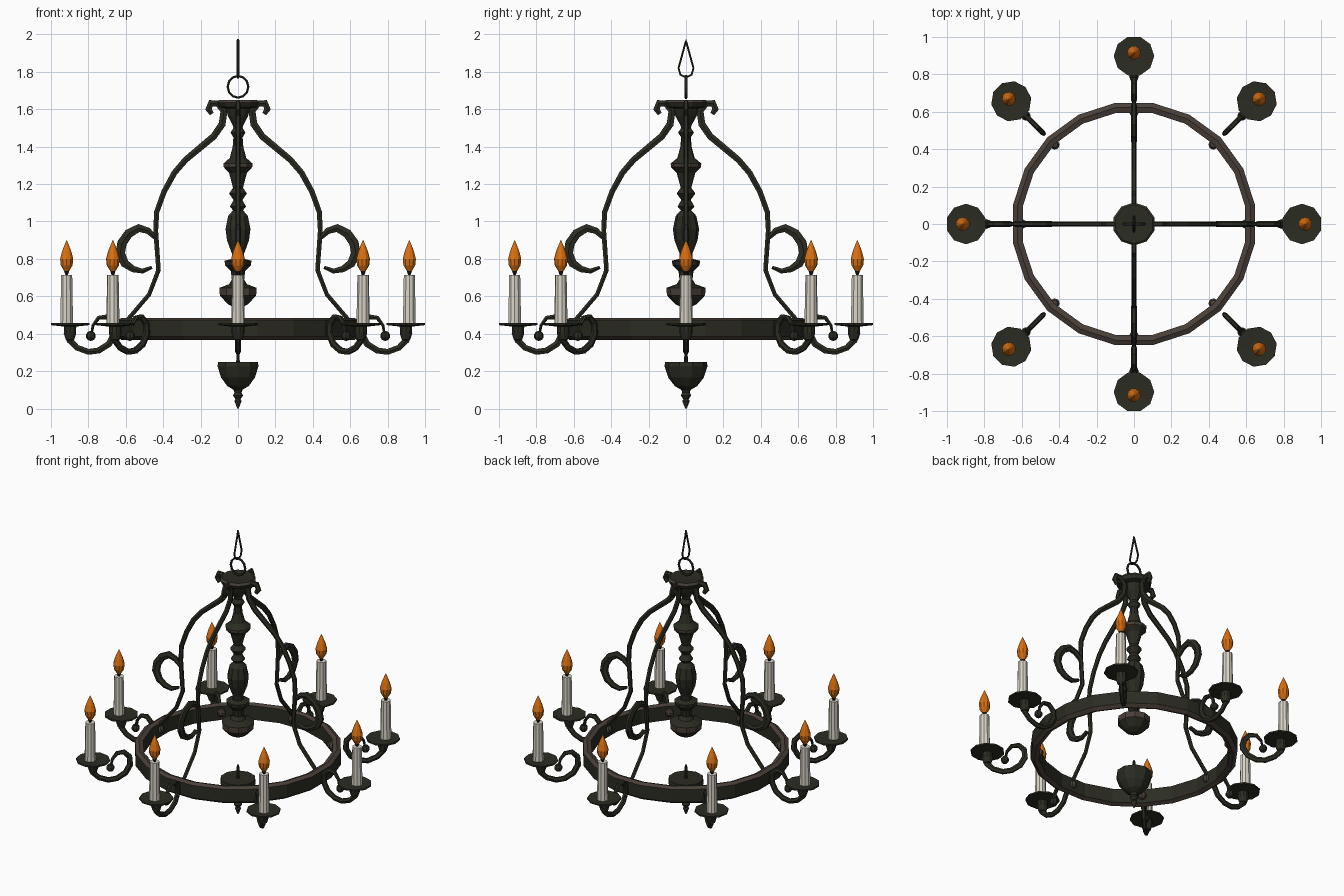
import bpy, bmesh, math
from mathutils import Vector, Matrix

if "Cube" in bpy.data.objects:
    bpy.data.objects.remove(bpy.data.objects["Cube"])


def mat(name, rgb):
    m = bpy.data.materials.new(name)
    m.diffuse_color = (*rgb, 1)
    m.use_nodes = True
    m.node_tree.nodes["Principled BSDF"].inputs["Base Color"].default_value = m.diffuse_color
    return m


IRON = mat("dark_iron", (0.024, 0.025, 0.016))
BROWN = mat("worn_brown", (0.068, 0.050, 0.040))
WAX = mat("wax", (0.70, 0.66, 0.57))
FLAME = mat("flame_orange", (0.70, 0.16, 0.006))
WICK = mat("wick_black", (0.006, 0.005, 0.004))


def finish(bm, mats):
    bmesh.ops.remove_doubles(bm, verts=bm.verts, dist=1e-5)
    bmesh.ops.recalc_face_normals(bm, faces=bm.faces)
    me = bpy.data.meshes.new("part")
    bm.to_mesh(me)
    bm.free()
    for m in mats:
        me.materials.append(m)
    return me


def place(name, me, angle=0, shift=0):
    ob = bpy.data.objects.new(name, me)
    ob.rotation_euler.z = angle
    ob.location = (shift * math.cos(angle), shift * math.sin(angle), 0)
    bpy.context.collection.objects.link(ob)
    return ob


def lathe(profile, n, mats, x=0, closed=False, rule=None):
    """Spin (radius, z) points round a vertical axis at x."""
    bm = bmesh.new()
    rings = [[bm.verts.new((x + r * math.cos(2 * math.pi * (k + .5) / n),
                            r * math.sin(2 * math.pi * (k + .5) / n), z))
              for k in range(n)] for r, z in profile]
    pairs = list(zip(rings, rings[1:])) + ([(rings[-1], rings[0])] if closed else [])
    for i, (a, b) in enumerate(pairs):
        for k in range(n):
            j = (k + 1) % n
            f = bm.faces.new((a[k], a[j], b[j], b[k]))
            f.material_index = rule(i) if rule else 0
    if not closed:
        bm.faces.new(rings[0])
        bm.faces.new(rings[-1])
    return finish(bm, mats)


def bar(path, depth, width, n=6, loop=False):
    """Sweep an oval section along (radius, z) points; depth may taper per point."""
    bm = bmesh.new()
    pts = [Vector((r, 0, z)) for r, z in path]
    m = len(pts)
    rings = []
    for i, p in enumerate(pts):
        a = pts[i - 1] if (i or loop) else p
        b = pts[(i + 1) % m] if (i < m - 1 or loop) else p
        t = (b - a).normalized()
        nrm = Vector((-t.z, 0, t.x))
        d = depth[i] if isinstance(depth, list) else depth
        rings.append([bm.verts.new(p + nrm * d * math.cos(2 * math.pi * (k + .5) / n)
                                   + Vector((0, width, 0)) * math.sin(2 * math.pi * (k + .5) / n))
                      for k in range(n)])
    for a, b in list(zip(rings, rings[1:])) + ([(rings[-1], rings[0])] if loop else []):
        for k in range(n):
            j = (k + 1) % n
            bm.faces.new((a[k], a[j], b[j], b[k]))
    if not loop:
        bm.faces.new(rings[0])
        bm.faces.new(rings[-1])
    return finish(bm, [IRON])


def ball(x, z, r, m):
    bm = bmesh.new()
    bmesh.ops.create_uvsphere(bm, u_segments=8, v_segments=5, radius=r,
                              matrix=Matrix.Translation((x, 0, z)))
    return finish(bm, [m])


# hoop: dark walls, worn brown top and bottom edges
hoop = [(.655, .385), (.655, .472), (.63, .485), (.602, .475), (.602, .378), (.63, .366)]
place("hoop", lathe(hoop, 20, [IRON, BROWN], closed=True, rule=lambda i: int(i not in (0, 3))))

# central turned column with cap
column = [(.03, 1.645), (.105, 1.65), (.115, 1.635), (.105, 1.612), (.07, 1.605), (.055, 1.56), (.03, 1.515),
          (.026, 1.50), (.042, 1.475), (.026, 1.45), (.03, 1.40), (.046, 1.34), (.082, 1.31),
          (.08, 1.29), (.05, 1.26), (.028, 1.18), (.05, 1.15), (.025, 1.115), (.045, 1.08),
          (.028, 1.06), (.055, 1.03), (.07, .96), (.062, .90), (.035, .83), (.035, .80),
          (.076, .79), (.072, .765), (.04, .735), (.035, .69), (.05, .665), (.105, .645),
          (.102, .605), (.06, .56), (.02, .54)]
place("column", lathe(column, 10, [IRON, BROWN], rule=lambda i: int(i in (1, 12, 30))))

# lower finial
finial = [(.008, .34), (.01, .25), (.112, .25), (.115, .225), (.095, .165), (.06, .12), (.025, .10),
          (.02, .085), (.028, .07), (.014, .05), (.02, .04), (.004, .0)]
place("finial", lathe(finial, 10, [IRON]))

# hanging ring (seen from the front) and teardrop hook (seen from the side)
circle = [(.055 * math.cos(a * math.pi / 6), 1.72 + .058 * math.sin(a * math.pi / 6)) for a in range(12)]
place("hanging_ring", bar(circle, .007, .009, loop=True))
drop = [(0, 1.77), (.03, 1.785), (.04, 1.82), (.018, 1.90), (.003, 1.955), (0, 1.97),
        (-.003, 1.955), (-.018, 1.90), (-.04, 1.82), (-.03, 1.785)]
place("hook", bar(drop, .006, .007, loop=True), math.pi / 2)

# four support rods with curled tops and side scrolls
rod = bar([(.14, 1.575), (.158, 1.60), (.145, 1.632), (.105, 1.63), (.075, 1.59), (.085, 1.52),
           (.13, 1.455), (.28, 1.33), (.34, 1.26), (.395, 1.16), (.435, 1.05), (.44, .95),
           (.425, .74), (.475, .61), (.62, .44)],
          [.014, .02, .022, .022, .022, .022, .021, .019, .018, .017, .016, .015, .014, .013, .013], .014)
scroll = bar([(.44, .91), (.48, .95), (.53, .965), (.585, .935), (.62, .885), (.63, .83),
              (.605, .775), (.56, .745), (.51, .735), (.46, .755)],
             [.012, .02, .025, .028, .03, .03, .026, .02, .015, .01], .017)

# eight candle arms
arm = bar([(.915, .41), (.90, .365), (.86, .325), (.80, .303), (.745, .31), (.69, .345), (.66, .40),
           (.665, .455), (.70, .49), (.745, .485), (.775, .445), (.785, .39)],
          [.022, .02, .018, .018, .019, .02, .021, .02, .017, .013, .009, .007], .015)
knob = ball(.787, .388, .027, IRON)
bolt = ball(.60, .43, .028, BROWN)
dish = lathe([(.03, .452), (.108, .456), (.108, .446), (.035, .438), (.034, .40), (.024, .368), (.006, .36)],
             10, [IRON], x=.898)
candle = lathe([(.036, .452), (.031, .715)], 10, [WAX], x=.916)
flame = lathe([(.006, .71), (.014, .735), (.033, .765), (.037, .80), (.026, .84), (.012, .875), (.001, .90)],
              10, [FLAME, WICK], x=.916, rule=lambda i: int(i == 0))

for i in range(8):
    a = i * math.pi / 4
    s = 0.03 * (i % 2)          # diagonal arms sit slightly further out
    for nm, me in (("arm", arm), ("arm_knob", knob), ("drip_dish", dish),
                   ("candle", candle), ("flame", flame)):
        place(f"{nm}_{i}", me, a, s)
    place(f"bolt_{i}", bolt, a)
    if i % 2 == 0:
        place(f"support_rod_{i}", rod, a)
        place(f"rod_scroll_{i}", scroll, a)
